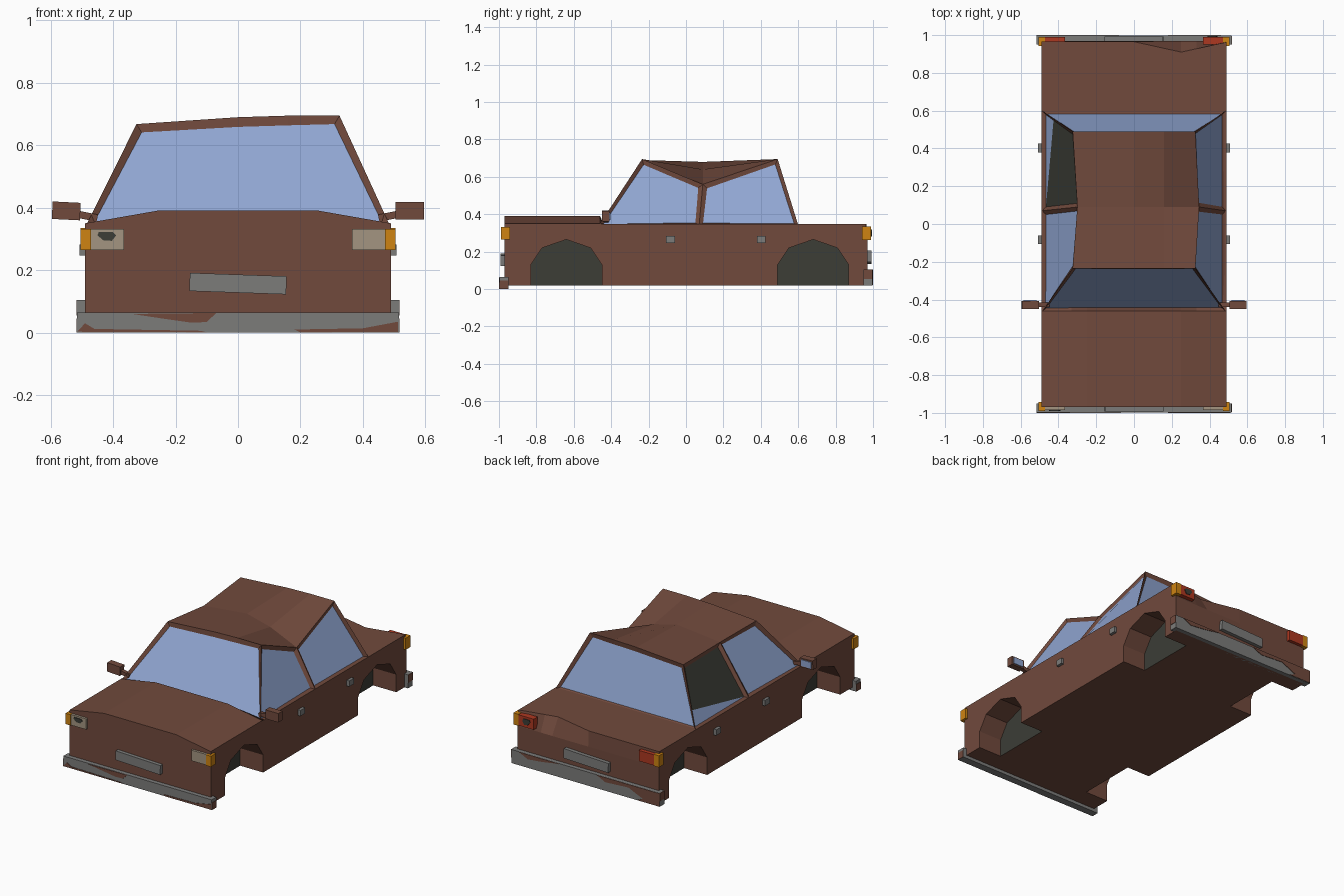
import bpy, bmesh, math
from mathutils import Vector

if "Cube" in bpy.data.objects:
    bpy.data.objects.remove(bpy.data.objects["Cube"])

def material(name, rgb):
    m = bpy.data.materials.new(name)
    m.diffuse_color = (*rgb, 1)
    m.use_nodes = True
    m.node_tree.nodes["Principled BSDF"].inputs["Base Color"].default_value = m.diffuse_color
    return m

RUST = material("rusty brown", (.165, .068, .046))
GLASS = material("blue glass", (.28, .38, .64))
GREY = material("dull chrome", (.2, .2, .195))
DARK = material("dark interior", (.045, .047, .037))
ORANGE = material("orange lamp", (.62, .23, .006))
RED = material("red lamp", (.42, .04, .015))
BEIGE = material("headlamp beige", (.37, .3, .22))

def finish(bm, name, *mats):
    me = bpy.data.meshes.new(name)
    bm.to_mesh(me)
    bm.free()
    for m in mats:
        me.materials.append(m)
    ob = bpy.data.objects.new(name, me)
    bpy.context.collection.objects.link(ob)
    return ob

def box(name, lo, hi, mat, tilt=0):
    """Box between two corners, tilted about y."""
    bm = bmesh.new()
    bmesh.ops.create_cube(bm, size=1)
    lo, hi = Vector(lo), Vector(hi)
    for v in bm.verts:
        v.co = v.co * (hi - lo)
    ob = finish(bm, name, mat)
    ob.location = (lo + hi) / 2
    ob.rotation_euler.y = tilt
    return ob

def sided(s, a, b):
    return (a, b) if s > 0 else (-b, -a)

def patch(name, pts, y, mat):
    """Thin plate from an x,z outline, lying across y."""
    bm = bmesh.new()
    f = bm.faces.new([bm.verts.new((x, y - .003, z)) for x, z in pts])
    r = bmesh.ops.extrude_face_region(bm, geom=[f])
    for v in r["geom"]:
        if isinstance(v, bmesh.types.BMVert):
            v.co.y += .006
    bmesh.ops.recalc_face_normals(bm, faces=bm.faces)
    return finish(bm, name, mat)

# lower body: side profiles lofted across x, wheel arches only in the outer parts
ARCH = [(.19, 0), (.19, .11), (.13, .2), (0, .245), (-.13, .2), (-.19, .11), (-.19, 0)]

def profile(x, arches):
    h = .35 + .042 * min(1, (.49 - abs(x)) / .24)      # hood crown
    d = .005 + .055 * max(0, 1 - abs(x - .25) / .25)   # boot dent
    p = [(-.97, .02), (-.97, h), (-.46, h), (-.44, .347), (.6, .347),
         (.97 - d, .347), (.97, .25), (.97, .02)]
    for cy in (.68, -.64):
        p += [(cy + y, .02 + (z if arches else 0)) for y, z in ARCH]
    return [(x, y, z) for y, z in p]

stations = [(-.49, 1), (-.33, 1), (-.33, 0), (-.25, 0), (0, 0),
            (.25, 0), (.33, 0), (.33, 1), (.49, 1)]
bm = bmesh.new()
rings = [[bm.verts.new(c) for c in profile(*s)] for s in stations]
n = len(rings[0])
for a, b in zip(rings, rings[1:]):
    for i in range(n):
        j = (i + 1) % n
        bm.faces.new((a[i], a[j], b[j], b[i]))
bm.faces.new(rings[0])
bm.faces.new(rings[-1])
bmesh.ops.remove_doubles(bm, verts=bm.verts, dist=1e-5)
bmesh.ops.recalc_face_normals(bm, faces=bm.faces)
for f in bm.faces:
    if abs(f.normal.x) > .9 and abs(f.calc_center_median().x) < .4:
        f.material_index = 1
finish(bm, "lower_body", RUST, DARK)

# cabin: dented roof grid, pillars and inset windows
bm = bmesh.new()
roof_x = [-.325, 0, .16, .325]
roof_z = {-.235: [.668, .69, .695, .695], .09: [.65, .68, .64, .56],
          .49: [.668, .69, .695, .695]}
roof = []
for y, zs in roof_z.items():
    row = [bm.verts.new((x, y, z)) for x, z in zip(roof_x, zs)]
    roof.append(row)
roof[1][0].co.x, roof[1][3].co.x = -.3, .345
base = [[bm.verts.new((x, y, .342)) for x in (-.487, .487)] for y in (-.465, .07, .6)]
for a, b in zip(roof, roof[1:]):
    for i in range(3):
        bm.faces.new((a[i], a[i + 1], b[i + 1], b[i]))
windows = [bm.faces.new([base[0][0], base[0][1]] + roof[0][::-1]),
           bm.faces.new([base[2][0], base[2][1]] + roof[2][::-1])]
for s, r in ((0, 0), (1, 3)):
    for k in (0, 1):
        windows.append(bm.faces.new((base[k][s], base[k + 1][s], roof[k + 1][r], roof[k][r])))
bm.faces.new((base[0][0], base[0][1], base[1][1], base[2][1], base[2][0], base[1][0]))
bmesh.ops.recalc_face_normals(bm, faces=bm.faces)
broken = windows[3]
bmesh.ops.inset_individual(bm, faces=windows, thickness=.028, depth=-.014)
for f in windows:
    f.material_index = 1
# broken rear left window: dark hole with a wedge of glass along the sill
low = sorted(broken.verts, key=lambda v: v.co.z)[:2]
back, front = sorted(low, key=lambda v: -v.co.y)
edge = next(e for e in back.link_edges if e in broken.edges[:] and front not in e.verts)
_, tip = bmesh.utils.edge_split(edge, back, .28)
bmesh.utils.face_split(broken, front, tip)
for f in tip.link_faces:
    if f.material_index == 1 and back not in f.verts:
        f.material_index = 2
finish(bm, "cabin", RUST, GLASS, DARK)

# lamps, mirrors and door handles on both sides
for s, side in ((-1, "left"), (1, "right")):
    a, b = sided(s, .365, .47)
    c, d = sided(s, .47, .505)
    box(side + "_headlamp", (a, -.985, .265), (b, -.95, .332), BEIGE)
    box(side + "_front_indicator", (c, -.99, .265), (d, -.942, .332), ORANGE)
    box(side + "_tail_lamp", (a, .95, .265), (b, .99, .332), RED)
    box(side + "_rear_indicator", (c, .942, .262), (d, .99, .335), ORANGE)
    a, b = sided(s, .505, .595)
    box(side + "_mirror", (a, -.45, .362), (b, -.408, .418), RUST, .05 * (s < 0))
    a, b = sided(s, .515, .585)
    box(side + "_mirror_glass", (a, -.41, .37), (b, -.403, .41), GLASS)
    a, b = sided(s, .45, .52)
    box(side + "_mirror_arm", (a, -.44, .362), (b, -.415, .385), RUST, -s * .2)
    a, b = sided(s, .485, .508)
    for y in (-.083, .402):
        box(side + "_door_handle", (a, y - .023, .247), (b, y + .023, .283), GREY)

# holes in the smashed lamps
hole = [(-.03, .004), (-.026, .014), (.02, .014), (.03, .004), (.016, -.014), (-.012, -.012)]
patch("headlamp_hole", [(-.42 + x, .308 + z) for x, z in hole], -.986, DARK)
patch("tail_lamp_hole", [(.415 + x * .9, .3 + z * 1.3) for x, z in hole], .991, DARK)

# bumpers with rust patches, and bent number plates
box("front_bumper", (-.515, -.997, 0), (.515, -.95, .064), GREY)
patch("front_bumper_rust", [(-.34, .06), (-.24, .045), (-.15, .032), (-.1, .034), (-.07, .063)],
      -.997, RUST)
patch("front_bumper_rust_low", [(-.515, .003), (-.49, .03), (-.46, .012), (-.12, .006), (-.1, .001)],
      -.997, RUST)
patch("front_bumper_rust_right", [(.18, .01), (.4, .014), (.512, .035), (.512, .002), (.2, .001)],
      -.997, RUST)
box("rear_bumper", (-.515, .95, .02), (.515, .997, .105), GREY)
patch("rear_bumper_rust_left", [(-.515, .022), (-.515, .104), (-.08, .104), (-.14, .075),
                                (-.3, .085), (-.4, .04), (-.36, .022)], .997, RUST)
patch("rear_bumper_rust_right", [(.18, .104), (.46, .104), (.4, .075), (.3, .085)], .997, RUST)
for y in (-.9735, .9735):
    for x in (-.5155, .5155):
        z0, z1 = (0, .045) if y < 0 else (.055, .105)
        box("bumper_end_rust", (x - .002, y - .023, z0), (x + .002, y + .023, z1), RUST)
box("front_plate", (-.155, -.993, .128), (.155, -.965, .186), GREY, math.radians(2))
box("rear_plate", (-.155, .965, .14), (.155, .993, .2), GREY, math.radians(-2))
